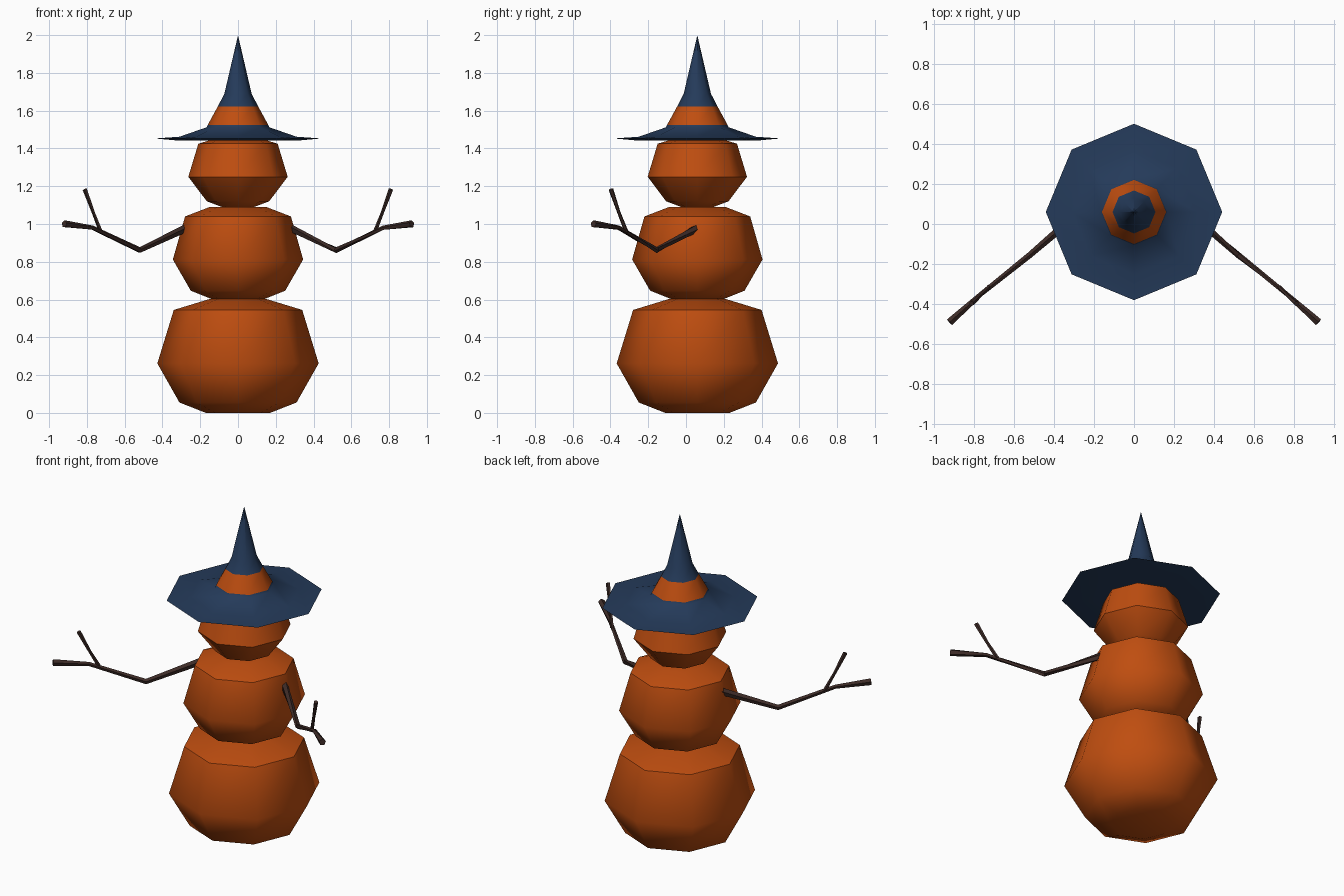
import bpy, bmesh, math
from mathutils import Vector

if "Cube" in bpy.data.objects:
    bpy.data.objects.remove(bpy.data.objects["Cube"])

CY = 0.06     # y of the body axis
SIDES = 8


def material(name, col):
    m = bpy.data.materials.new(name)
    m.diffuse_color = (*col, 1)
    m.use_nodes = True
    m.node_tree.nodes["Principled BSDF"].inputs["Base Color"].default_value = m.diffuse_color
    return m


orange = material("pumpkin orange", (0.52, 0.075, 0.005))
blue = material("dark blue", (0.018, 0.043, 0.102))
brown = material("twig brown", (0.047, 0.024, 0.020))


def finish(bm, name, mats, angle):
    bmesh.ops.recalc_face_normals(bm, faces=bm.faces)
    me = bpy.data.meshes.new(name)
    bm.to_mesh(me)
    bm.free()
    ob = bpy.data.objects.new(name, me)
    bpy.context.collection.objects.link(ob)
    for m in mats:
        me.materials.append(m)
    bpy.ops.object.select_all(action='DESELECT')
    ob.select_set(True)
    bpy.context.view_layer.objects.active = ob
    bpy.ops.object.shade_smooth_by_angle(angle=math.radians(angle))
    return ob


def skin(bm, rings):
    """Join rings of vertices with quads and cap both ends."""
    n = len(rings[0])
    for a, b in zip(rings, rings[1:]):
        for i in range(n):
            j = (i + 1) % n
            bm.faces.new((a[i], a[j], b[j], b[i]))
    bm.faces.new(rings[0])
    bm.faces.new(rings[-1])


def lathe(name, profile, mats, angle=50, rule=None):
    bm = bmesh.new()
    rings = [[bm.verts.new((r * math.cos(k * math.tau / SIDES),
                            CY + r * math.sin(k * math.tau / SIDES), z))
              for k in range(SIDES)] for r, z in profile]
    skin(bm, rings)
    if rule:
        for f in bm.faces:
            f.material_index = rule(f.calc_center_median())
    return finish(bm, name, mats, angle)


def twig(bm, pts, radii, n=5):
    pts = [Vector(p) for p in pts]
    rings = []
    for i, (p, r) in enumerate(zip(pts, radii)):
        t = (pts[min(i + 1, len(pts) - 1)] - pts[max(i - 1, 0)]).normalized()
        u = t.cross(Vector((0.78, 0.62, 0)).cross(Vector((0, 0, 1)))).normalized()
        v = t.cross(u)
        rings.append([bm.verts.new(p + r * (math.cos(k * math.tau / n) * u +
                                            math.sin(k * math.tau / n) * v))
                      for k in range(n)])
    skin(bm, rings)


# Three stacked pumpkin-like balls
lathe("lower_ball", [(0.17, 0), (0.31, 0.055), (0.427, 0.262),
                     (0.34, 0.545), (0.15, 0.603)], [orange])
lathe("middle_ball", [(0.14, 0.603), (0.25, 0.647), (0.345, 0.812),
                      (0.28, 1.04), (0.15, 1.09)], [orange])
lathe("head_ball", [(0.085, 1.09), (0.165, 1.12), (0.263, 1.25),
                    (0.21, 1.425), (0.11, 1.455)], [orange])

# Pointed hat with a coloured band
lathe("hat", [(0.17, 1.45), (0.31, 1.441), (0.44, 1.453), (0.31, 1.462),
              (0.166, 1.512), (0.160, 1.525), (0.107, 1.622),
              (0.072, 1.69), (0.001, 1.995)], [blue, orange], 60,
      lambda c: 1 if 1.55 < c.z < 1.6 else 0)

# Twig arms, each with a forked end
for s, side in ((-1, "left"), (1, "right")):
    bm = bmesh.new()
    twig(bm, [(s * 0.27, 0.06, 0.98), (s * 0.52, -0.155, 0.862),
              (s * 0.77, -0.355, 0.98), (s * 0.92, -0.49, 1.0)],
         [0.022, 0.016, 0.012, 0.02])
    twig(bm, [(s * 0.725, -0.315, 0.958), (s * 0.765, -0.355, 1.06),
              (s * 0.81, -0.397, 1.183)],
         [0.011, 0.009, 0.013])
    finish(bm, side + "_arm", [brown], 40)
